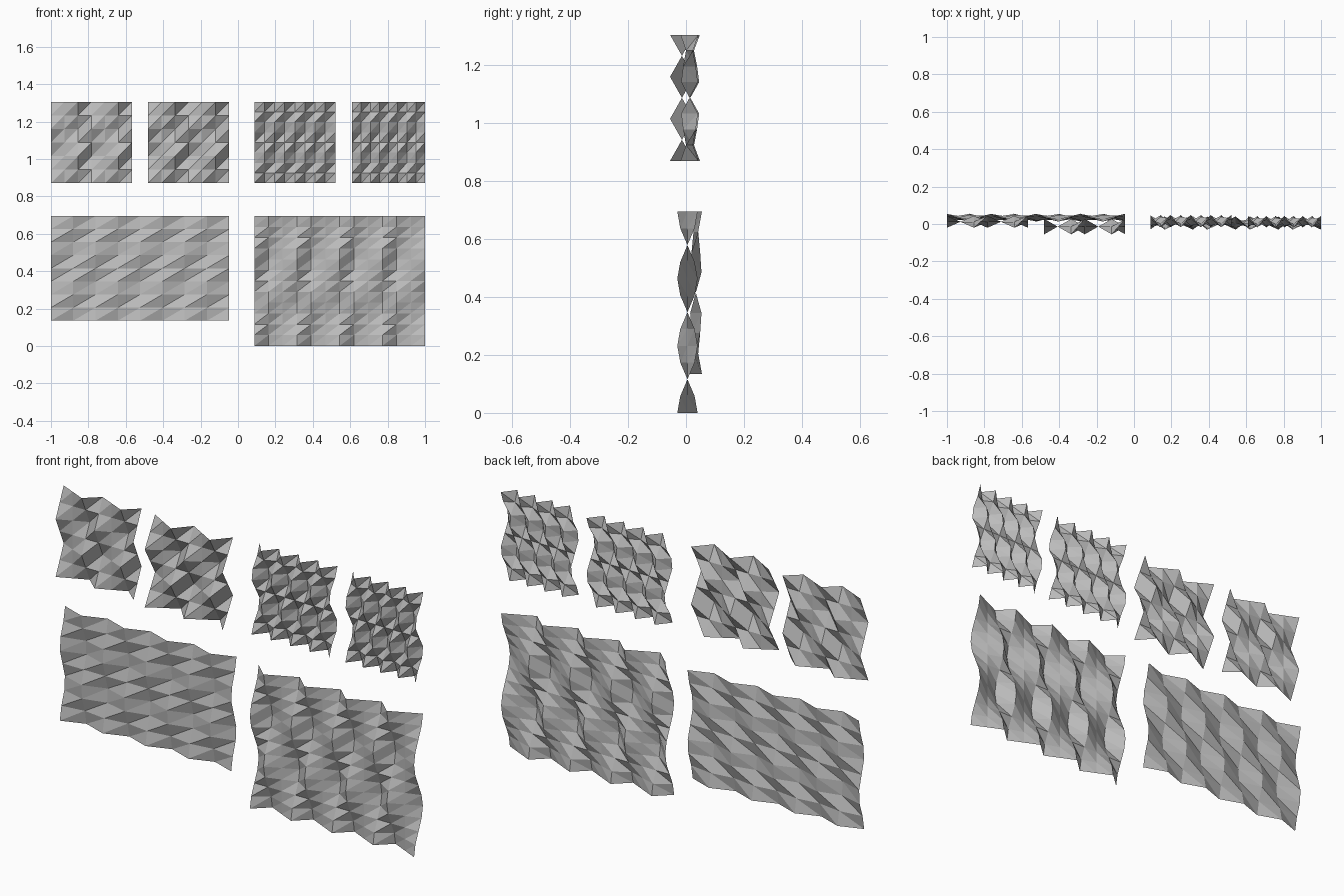
import bpy
import bmesh
import math

cube = bpy.data.objects.get("Cube")
if cube:
    bpy.data.objects.remove(cube, do_unlink=True)

grey = bpy.data.materials.new("plain_grey")
grey.use_nodes = True
grey.diffuse_color = (0.5, 0.5, 0.5, 1)
grey.node_tree.nodes["Principled BSDF"].inputs["Base Color"].default_value = (0.5, 0.5, 0.5, 1)


def folded_panel(name, x_range, z_range, columns, rows, pleats, y_mid, depth, lean=0):
    """Upright sheet whose pleats swap direction in bands; lean skews the pleats."""
    bm = bmesh.new()
    grid = []
    for j in range(rows + 1):
        t = j / rows
        band = math.cos(3 * math.pi * (1 - t))
        line = []
        for i in range(columns + 1):
            u = i / columns
            pleat = math.cos(2 * math.pi * pleats * u + lean) / math.cos(lean)
            line.append(bm.verts.new((
                x_range[0] + u * (x_range[1] - x_range[0]),
                y_mid + depth * band * pleat,
                z_range[0] + t * (z_range[1] - z_range[0]))))
        grid.append(line)
    # Each cell is creased from its lower left to its upper right corner
    for low, high in zip(grid, grid[1:]):
        for i in range(columns):
            bm.faces.new((low[i], low[i + 1], high[i + 1]))
            bm.faces.new((low[i], high[i + 1], high[i]))
    mesh = bpy.data.meshes.new(name)
    bm.to_mesh(mesh)
    bm.free()
    mesh.materials.append(grey)
    panel = bpy.data.objects.new(name, mesh)
    bpy.context.collection.objects.link(panel)
    return panel


LEAN = math.radians(30)
TOP = (0.87, 1.305)

# Upper row: two coarse panels and two fine ones
folded_panel("coarse_panel_outer", (-1, -0.567), TOP, 6, 6, 2, 0.012, 0.032, -LEAN)
folded_panel("coarse_panel_inner", (-0.48, -0.047), TOP, 6, 6, 2, -0.014, 0.041, -LEAN)
folded_panel("fine_panel_inner", (0.087, 0.52), TOP, 8, 8, 4, 0.015, 0.033)
folded_panel("fine_panel_outer", (0.61, 1), TOP, 8, 8, 4, 0.012, 0.031)

# Lower row: a wide shallow panel and a tall deep one
folded_panel("wide_panel", (-1, -0.047), (0.135, 0.695), 8, 8, 4, 0.034, 0.021)
folded_panel("tall_panel", (0.087, 1), (0, 0.695), 12, 12, 4, 0.005, 0.035, LEAN)
